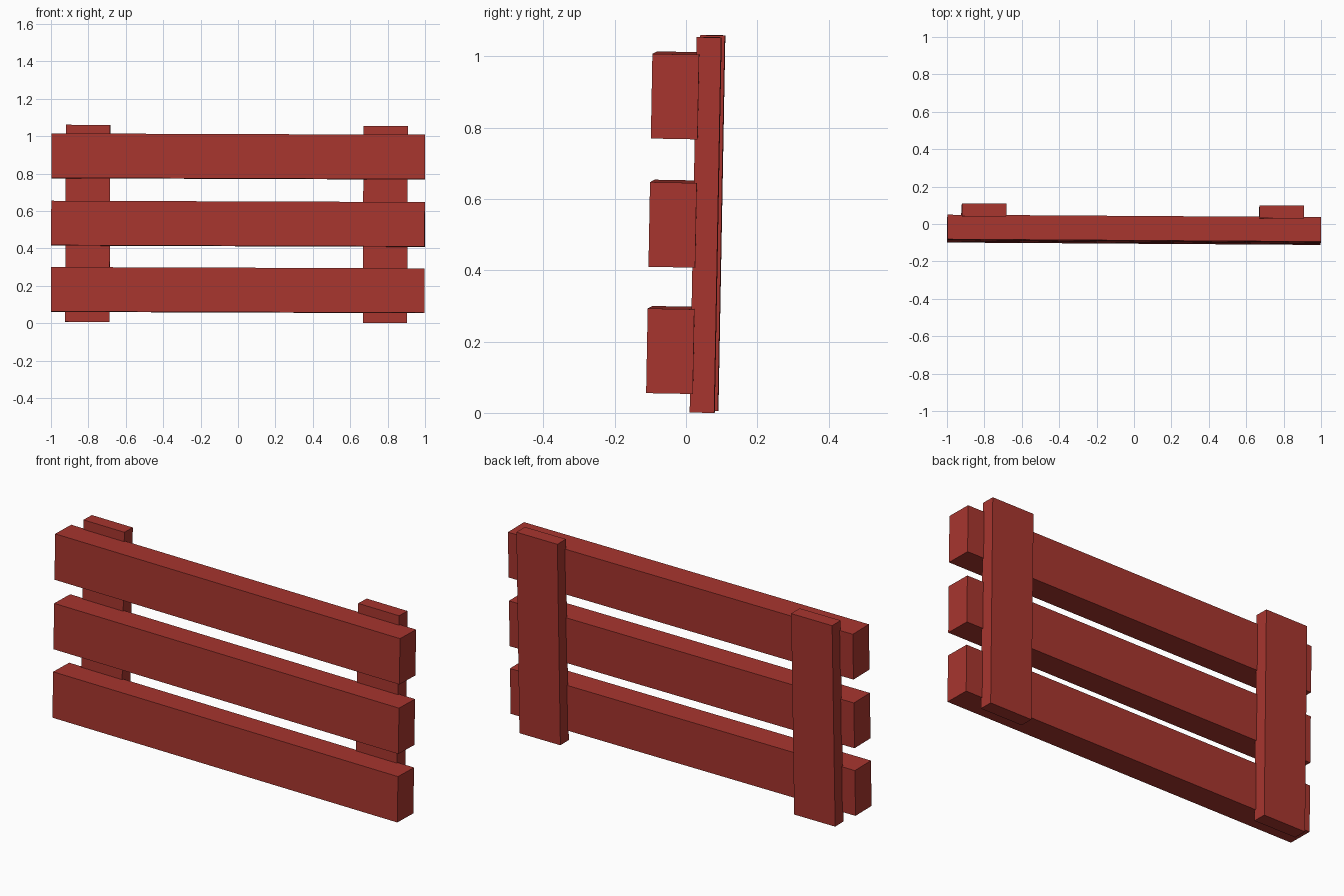
import bpy
from mathutils import Euler, Matrix

if "Cube" in bpy.data.objects:
    bpy.data.objects.remove(bpy.data.objects["Cube"])

red = bpy.data.materials.new("red_paint")
red.diffuse_color = (0.39, 0.036, 0.028, 1.0)
red.use_nodes = True
red.node_tree.nodes["Principled BSDF"].inputs["Base Color"].default_value = red.diffuse_color

# The whole fence leans back slightly and is turned a touch
LEAN = Euler((-0.0185, 0.0035, -0.0065)).to_matrix().to_4x4()


def board(name, x, y, z):
    """Box between (min, max) pairs, tilted with the fence."""
    bpy.ops.mesh.primitive_cube_add(size=1)
    ob = bpy.context.object
    ob.name = name
    centre = [(a + b) / 2 for a, b in (x, y, z)]
    size = [b - a for a, b in (x, y, z)]
    ob.data.transform(LEAN @ Matrix.Translation(centre) @ Matrix.Diagonal((*size, 1)))
    ob.data.materials.append(red)
    return ob


# Three horizontal rails on the front
for name, z0 in (("bottom_rail", 0.057), ("middle_rail", 0.4115), ("top_rail", 0.7715)):
    board(name, (-1.0, 0.997), (-0.1065, 0.0245), (z0, z0 + 0.2375))

# Two upright posts behind the rails
for name, x0 in (("left_post", -0.924), ("right_post", 0.667)):
    board(name, (x0, x0 + 0.237), (0.016, 0.085), (0.0045, 1.058))
